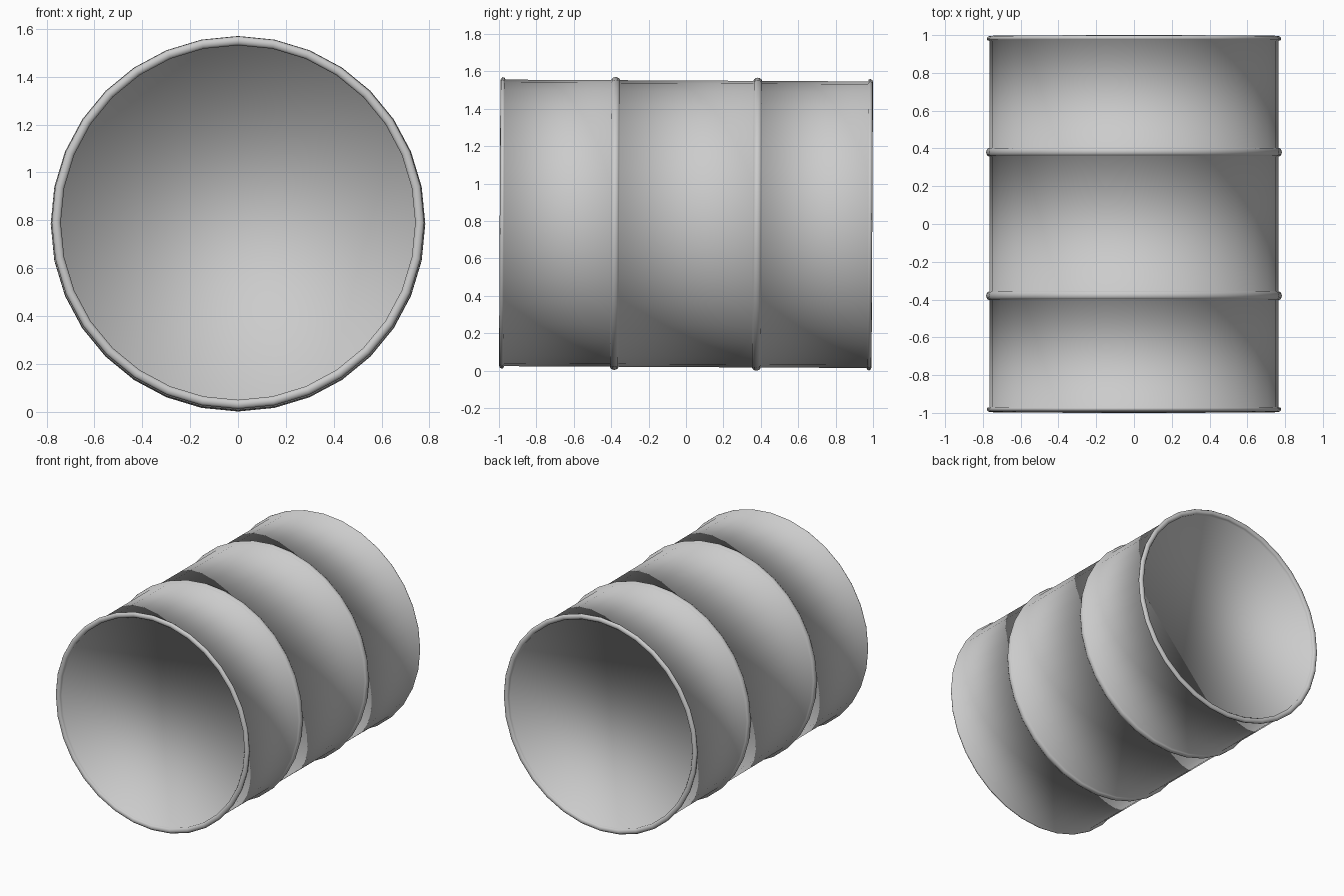
import bpy, bmesh, math

if "Cube" in bpy.data.objects:
    bpy.data.objects.remove(bpy.data.objects["Cube"])

SIDES = 32
BODY_R = 0.766

# Half profile (distance along the axis, radius) from the end cap to the middle
end_rim = [(0.965, 0.742), (0.984, 0.741), (0.993, 0.748), (0.996, 0.760),
           (0.993, 0.772), (0.984, 0.779), (0.974, 0.777), (0.969, BODY_R)]
rib = [(0.38 + 0.023 * math.cos(a), BODY_R + 0.017 * math.sin(a))
       for a in [math.pi * i / 6 for i in range(7)]]
half = end_rim + rib
profile = half + [(-y, r) for y, r in reversed(half)]


def lathe(name, points):
    """Spin a profile about the y axis and close both ends with flat caps."""
    bm = bmesh.new()
    rings = []
    for y, r in points:
        rings.append([bm.verts.new((r * math.sin(t), y, r * math.cos(t)))
                      for t in [2 * math.pi * i / SIDES for i in range(SIDES)]])
    for a, b in zip(rings, rings[1:]):
        for i in range(SIDES):
            j = (i + 1) % SIDES
            bm.faces.new((a[i], a[j], b[j], b[i]))
    bm.faces.new(rings[0])
    bm.faces.new(rings[-1])
    bmesh.ops.recalc_face_normals(bm, faces=bm.faces)
    for f in bm.faces:
        f.smooth = True
    mesh = bpy.data.meshes.new(name)
    bm.to_mesh(mesh)
    bm.free()
    obj = bpy.data.objects.new(name, mesh)
    bpy.context.collection.objects.link(obj)
    return obj


# Drum lying on its side, tipped very slightly down at the back
drum = lathe("drum", profile)
drum.location.z = 0.785
drum.rotation_euler.x = -0.005
